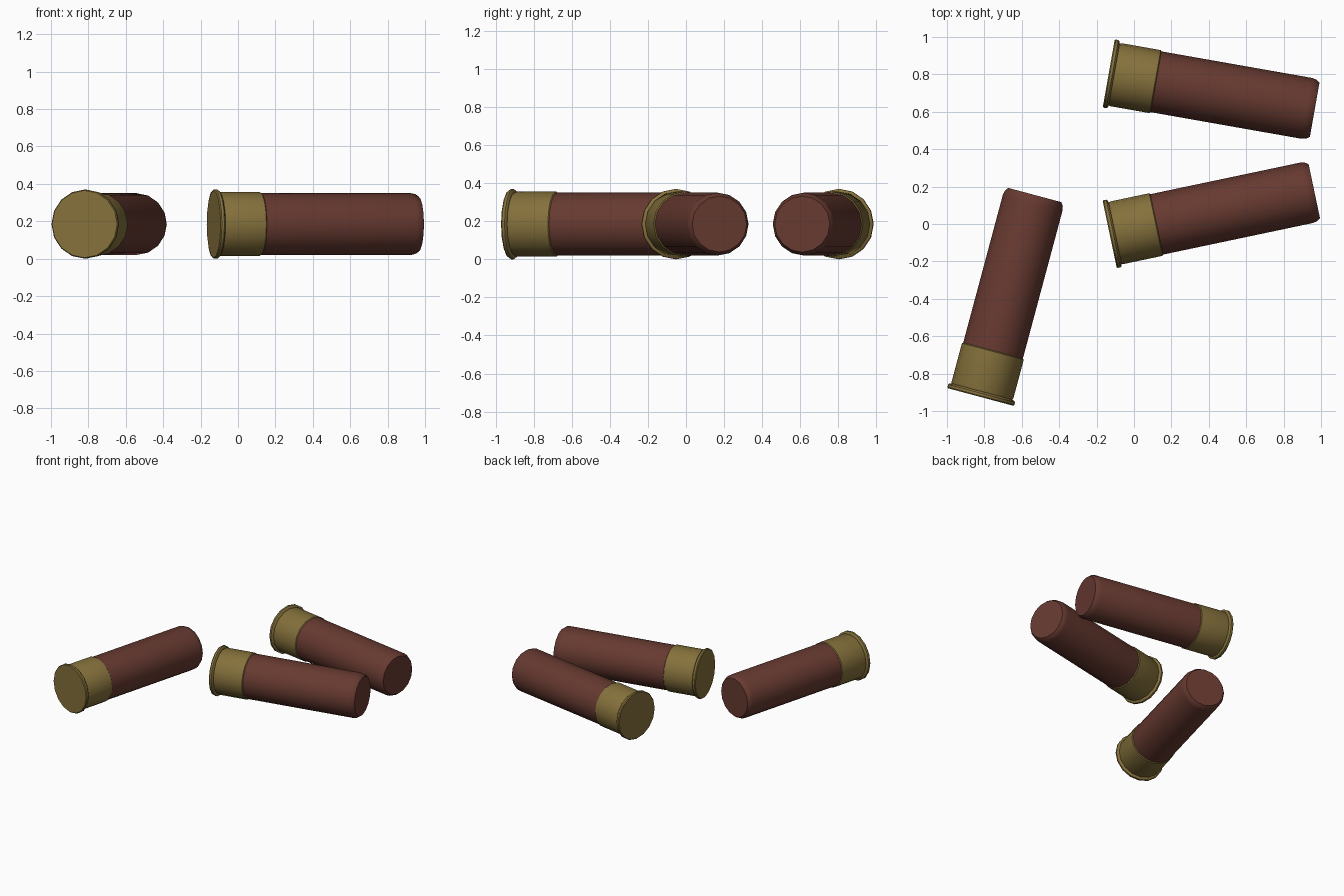
import bpy, bmesh, math
from mathutils import Matrix

if "Cube" in bpy.data.objects:
    bpy.data.objects.remove(bpy.data.objects["Cube"])

SIDES = 16


def material(name, rgb):
    m = bpy.data.materials.new(name)
    m.diffuse_color = (*rgb, 1)
    m.use_nodes = True
    m.node_tree.nodes["Principled BSDF"].inputs["Base Color"].default_value = m.diffuse_color
    return m


brass = material("brass", (0.235, 0.165, 0.045))
red = material("dull_red", (0.135, 0.042, 0.030))

# Profiles as (distance along shell, radius)
HEAD = [(0, 0), (0, 0.18), (0.006, 0.185), (0.020, 0.185), (0.026, 0.180),
        (0.030, 0.168), (0.040, 0.171), (0.252, 0.171), (0.257, 0.165), (0.257, 0)]
HULL = [(0.25, 0), (0.25, 0.165), (1.075, 0.165), (1.10, 0.160),
        (1.118, 0.147), (1.118, 0)]


def lathe(name, profile, mat, matrix):
    """Revolve a profile about the x axis and place it."""
    bm = bmesh.new()
    rings = []
    for x, r in profile:
        if r == 0:
            continue
        rings.append([bm.verts.new((x, r * math.cos(a), r * math.sin(a)))
                      for a in (2 * math.pi * i / SIDES for i in range(SIDES))])
    for a, b in zip(rings, rings[1:]):
        for i in range(SIDES):
            j = (i + 1) % SIDES
            bm.faces.new((a[i], a[j], b[j], b[i]))
    bm.faces.new(rings[0])
    bm.faces.new(rings[-1])
    bmesh.ops.recalc_face_normals(bm, faces=bm.faces)
    mesh = bpy.data.meshes.new(name)
    bm.to_mesh(mesh)
    bm.free()
    mesh.materials.append(mat)
    ob = bpy.data.objects.new(name, mesh)
    bpy.context.collection.objects.link(ob)
    ob.matrix_world = matrix
    bpy.ops.object.select_all(action='DESELECT')
    ob.select_set(True)
    bpy.context.view_layer.objects.active = ob
    bpy.ops.object.shade_smooth_by_angle(angle=math.radians(35))


# Three shells lying down: base centre x, y and heading in degrees
for tag, x, y, heading in (("left", -0.82, -0.925, 75),
                           ("middle", -0.13, -0.055, 11.9),
                           ("back", -0.135, 0.805, -10)):
    place = Matrix.Translation((x, y, 0.185)) @ Matrix.Rotation(math.radians(heading), 4, 'Z')
    lathe(tag + "_brass_head", HEAD, brass, place)
    lathe(tag + "_hull", HULL, red, place)
